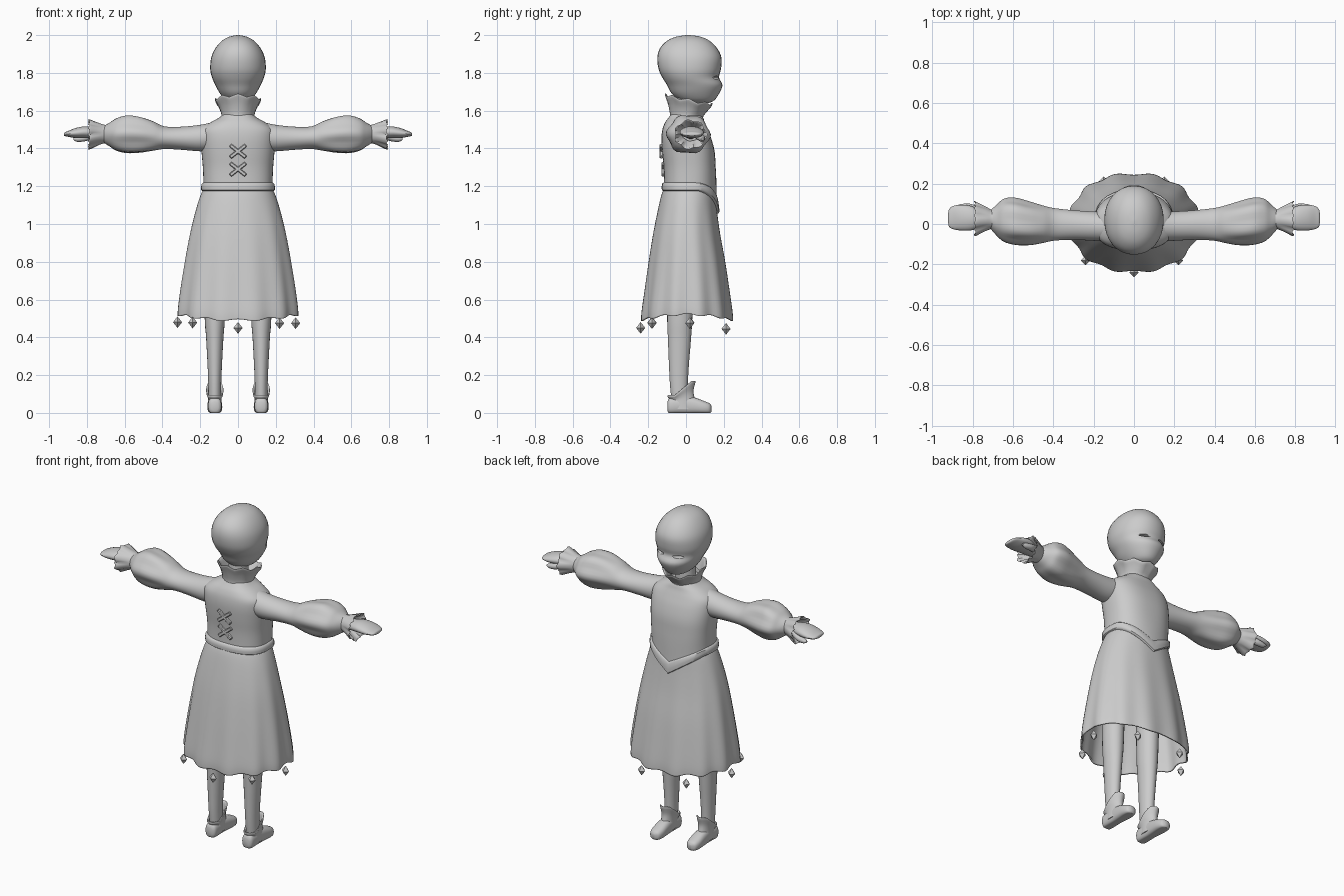
import bpy, bmesh, math
from mathutils import Vector

cube = bpy.data.objects.get("Cube")
if cube:
    bpy.data.objects.remove(cube, do_unlink=True)

grey = bpy.data.materials.new("plain_grey")
grey.use_nodes = True
grey.diffuse_color = (0.6, 0.6, 0.6, 1)
grey.node_tree.nodes["Principled BSDF"].inputs["Base Color"].default_value = (0.6, 0.6, 0.6, 1)


def finish(name, bm, angle=40):
    """Turn a bmesh into a shaded object."""
    bmesh.ops.recalc_face_normals(bm, faces=bm.faces)
    mesh = bpy.data.meshes.new(name)
    bm.to_mesh(mesh)
    bm.free()
    mesh.materials.append(grey)
    obj = bpy.data.objects.new(name, mesh)
    bpy.context.collection.objects.link(obj)
    bpy.ops.object.select_all(action='DESELECT')
    obj.select_set(True)
    bpy.context.view_layer.objects.active = obj
    if angle:
        bpy.ops.object.shade_smooth_by_angle(angle=math.radians(angle))
    return obj


def smooth_rings(rings, steps):
    """Catmull-Rom interpolation between the given cross-sections."""
    out = []
    for i in range(len(rings) - 1):
        a, b, c, d = (rings[min(max(j, 0), len(rings) - 1)] for j in (i - 1, i, i + 1, i + 2))
        for k in range(steps):
            t = k / steps
            out.append([q + t / 2 * (r - p + t * (2 * p - 5 * q + 4 * r - s + t * (3 * (q - r) + s - p)))
                        for p, q, r, s in zip(a, b, c, d)])
    return out + [list(rings[-1])]


def loft(name, rings, axis, n=32, steps=4, power=1.0, warp=None, caps=(True, True), angle=40):
    """Skin rings of (position, low u, high u, low v, high v) along an axis."""
    u_axis, v_axis = [i for i in range(3) if i != axis]
    bm = bmesh.new()
    previous = first = None
    for pos, u0, u1, v0, v1 in smooth_rings(rings, steps):
        loop = []
        for k in range(n):
            ang = math.tau * k / n
            c, s = math.cos(ang), math.sin(ang)
            co = Vector()
            co[axis] = pos
            co[u_axis] = (u0 + u1) / 2 + (u1 - u0) / 2 * math.copysign(abs(c) ** power, c)
            co[v_axis] = (v0 + v1) / 2 + (v1 - v0) / 2 * math.copysign(abs(s) ** power, s)
            loop.append(bm.verts.new(warp(co, ang) if warp else co))
        if previous:
            for k in range(n):
                bm.faces.new((previous[k - 1], previous[k], loop[k], loop[k - 1]))
        first = first or loop
        previous = loop
    if caps[0]:
        bm.faces.new(first)
    if caps[1]:
        bm.faces.new(previous)
    return finish(name, bm, angle)


def clamp(v):
    return min(max(v, 0), 1)


# Head, with a full cranium, a shallow brow and a small chin
head = loft("head", [
    (1.64, -.03, .03, .03, .12), (1.655, -.065, .065, -.03, .15), (1.69, -.095, .095, -.075, .175),
    (1.735, -.12, .12, -.1, .193), (1.775, -.137, .137, -.125, .175), (1.82, -.147, .147, -.145, .185),
    (1.88, -.142, .142, -.152, .188), (1.93, -.12, .12, -.138, .165), (1.97, -.085, .085, -.1, .125),
    (1.992, -.045, .045, -.05, .075), (2.0, -.005, .005, .005, .02)], 2, power=.94)
for side in (1, -1):
    bm = bmesh.new()
    bmesh.ops.create_uvsphere(bm, u_segments=12, v_segments=8, radius=1)
    bmesh.ops.scale(bm, vec=(.034, .035, .008), verts=bm.verts)
    bmesh.ops.translate(bm, vec=(side * .062, .165, 1.775), verts=bm.verts)
    cutter = finish("eye_cutter", bm)
    cutter.hide_render = True
    cutter.hide_set(True)
    cut = head.modifiers.new("eye_slit", 'BOOLEAN')
    cut.operation = 'DIFFERENCE'
    cut.object = cutter

loft("neck", [(1.5, -.06, .06, -.06, .06), (1.69, -.055, .055, -.05, .06)], 2)


# Flared collar with a wavy rim, lower at the throat
def collar_wave(co, ang):
    t = clamp((co.z - 1.55) / .11)
    co.z += t * (.008 * math.cos(8 * ang) - .025 * math.sin(ang) - .012)
    return co


loft("collar", [(1.53, -.11, .11, -.1, .1), (1.57, -.088, .088, -.085, .09), (1.62, -.1, .1, -.095, .115),
                (1.665, -.122, .122, -.112, .14), (1.662, -.108, .108, -.1, .125),
                (1.6, -.08, .08, -.08, .09)], 2, warp=collar_wave, caps=(False, False))


# Bodice and waistband, both dipping to a point on the face side
def waist_point(co, ang):
    w = clamp((1.32 - co.z) / .13) if co.y > 0 else 0
    dip = w * max(0, 1 - abs(co.x) / .18)
    co.z -= .12 * dip
    co.y += .015 * dip
    return co


loft("bodice", [
    (1.175, -.183, .183, -.117, .15), (1.22, -.183, .183, -.116, .152), (1.3, -.186, .186, -.118, .156),
    (1.38, -.193, .193, -.126, .152), (1.45, -.197, .197, -.13, .135), (1.5, -.19, .19, -.125, .115),
    (1.535, -.15, .15, -.112, .1), (1.56, -.105, .105, -.095, .092), (1.58, -.08, .08, -.08, .08)],
    2, n=48, power=.8, warp=waist_point)
loft("waistband", [(1.175, -.183, .183, -.115, .15), (1.18, -.195, .195, -.128, .161),
                   (1.212, -.193, .193, -.127, .16), (1.22, -.181, .181, -.115, .15)],
     2, n=48, steps=2, power=.8, warp=waist_point, caps=(False, False))


# Skirt with folds that deepen toward a wavy hem
def skirt_folds(co, ang):
    t = clamp((1.15 - co.z) / .65)
    k = 1 + .025 * t * math.cos(12 * ang + math.pi)
    co.x *= k
    co.y *= k
    co.z += t * t * (.015 * math.cos(2 * ang) + .006 * math.cos(12 * ang))
    return co


skirt = loft("skirt", [
    (1.2, -.175, .175, -.11, .145), (1.16, -.195, .195, -.128, .155), (1.08, -.222, .222, -.148, .163),
    (.95, -.255, .255, -.175, .182), (.8, -.283, .283, -.2, .21), (.65, -.306, .306, -.222, .233),
    (.55, -.318, .318, -.236, .247), (.505, -.32, .32, -.238, .25)],
    2, n=96, power=.93, warp=skirt_folds, caps=(False, False))
shell = skirt.modifiers.new("cloth", 'SOLIDIFY')
shell.thickness = .008

# Hanging gems below the hem
gems = [(0, -.24, .45), (-.24, -.18, .478), (.22, -.18, .475), (-.32, .02, .48),
        (.305, .02, .475), (-.15, .212, .445), (.15, .212, .445)]
for spot in gems:
    bm = bmesh.new()
    bmesh.ops.create_uvsphere(bm, u_segments=4, v_segments=2, radius=1)
    bmesh.ops.scale(bm, vec=(.024, .024, .031), verts=bm.verts)
    bmesh.ops.translate(bm, vec=spot, verts=bm.verts)
    finish("hem_gem", bm, 0)

# Crossed lacing on the rear of the bodice
for z, y in ((1.385, -.13), (1.29, -.122)):
    for lean in (1, -1):
        bm = bmesh.new()
        bmesh.ops.create_cube(bm, size=1)
        bmesh.ops.scale(bm, vec=(.105, .018, .02), verts=bm.verts)
        bmesh.ops.bevel(bm, geom=bm.edges[:], offset=.004, segments=1, affect='EDGES')
        for v in bm.verts:
            x, h = v.co.x, v.co.z
            a = lean * math.radians(38)
            v.co = (x * math.cos(a) - h * math.sin(a), v.co.y + y, x * math.sin(a) + h * math.cos(a) + z)
        finish("lace_cross", bm, 20)


# Gathers around the sleeve puff, and the pointed rim of the cuff
def sleeve_gathers(co, ang):
    t = math.sin(math.pi * clamp((abs(co.x) - .42) / .28))
    k = 1 + .06 * t * math.cos(6 * ang + .5)
    co.y = .01 + (co.y - .01) * k
    co.z = 1.475 + (co.z - 1.475) * k
    return co


def cuff_points(co, ang):
    t = clamp((abs(co.x) - .71) / .06)
    wave = math.cos(7 * ang)
    co.x += math.copysign(.016 * t * wave, co.x)
    k = 1 + .07 * t * wave
    co.y = .025 + (co.y - .025) * k
    co.z = 1.477 + (co.z - 1.477) * k
    return co


def ankle_slope(co, ang):
    t = clamp((co.z - .06) / .1)
    co.z -= t * .075 * clamp((.03 - co.y) / .09)
    return co


def flat_sole(co, ang):
    co.z = max(co.z, 0)
    return co


for s, side in ((1, "left"), (-1, "right")):
    def reach(rings):
        return [(s * r[0], *r[1:]) for r in rings]

    def offset(rings):
        return [(r[0], s * .123 - r[1], s * .123 + r[1], *r[2:]) for r in rings]

    # Arms
    loft(side + "_sleeve", reach([
        (.13, -.085, .06, 1.39, 1.54), (.2, -.083, .062, 1.385, 1.525), (.3, -.078, .068, 1.393, 1.515),
        (.39, -.082, .078, 1.397, 1.517), (.45, -.092, .09, 1.387, 1.545), (.52, -.1, .108, 1.376, 1.568),
        (.59, -.098, .125, 1.374, 1.576), (.645, -.085, .122, 1.387, 1.56), (.68, -.058, .095, 1.41, 1.537),
        (.71, -.025, .07, 1.43, 1.52)]), 0, n=36, warp=sleeve_gathers)
    loft(side + "_cuff", reach([
        (.665, -.045, .085, 1.42, 1.535), (.7, -.025, .07, 1.428, 1.525), (.73, -.035, .085, 1.42, 1.533),
        (.775, -.06, .108, 1.398, 1.55), (.77, -.05, .098, 1.41, 1.54), (.73, -.02, .07, 1.44, 1.515)]),
        0, n=42, warp=cuff_points, caps=(False, False))
    loft(side + "_hand", reach([
        (.7, -.01, .06, 1.45, 1.505), (.76, -.02, .07, 1.452, 1.512), (.81, -.032, .09, 1.455, 1.517),
        (.86, -.032, .095, 1.455, 1.508), (.9, -.024, .088, 1.462, 1.492), (.918, -.01, .07, 1.466, 1.485),
        (.922, .02, .04, 1.47, 1.476)]), 0, n=24)
    loft(side + "_thumb", reach([
        (.77, .04, .085, 1.45, 1.49), (.81, .06, .1, 1.438, 1.475), (.85, .07, .1, 1.435, 1.465),
        (.872, .08, .095, 1.445, 1.455)]), 0, n=12)

    # Legs
    loft(side + "_leg", offset([
        (.05, .032, -.075, .01), (.15, .034, -.085, .01), (.25, .038, -.09, .015), (.4, .046, -.096, .027),
        (.55, .055, -.1, .035), (1.1, .065, -.1, .05)]), 2, n=24)
    # Boots: sloped ankle opening, rounded foot and heel
    loft(side + "_boot_shaft", offset([
        (.02, .038, -.09, .06), (.08, .036, -.085, .045), (.12, .039, -.09, .04), (.165, .046, -.098, .05),
        (.163, .036, -.086, .038), (.12, .03, -.08, .03)]), 2, n=24, warp=ankle_slope, caps=(True, False))
    loft(side + "_boot_foot", [(y, s * (.123 + i) - w, s * (.123 + i) + w, low, top)
                               for y, i, w, low, top in (
        (-.098, 0, .02, .01, .06), (-.085, 0, .034, -.006, .08), (-.04, 0, .036, -.006, .085),
        (0, 0, .036, -.006, .09), (.05, 0, .039, -.006, .08), (.095, 0, .039, -.006, .063),
        (.125, 0, .03, -.003, .05), (.136, 0, .01, .01, .035))],
        1, n=24, power=.8, warp=flat_sole)
